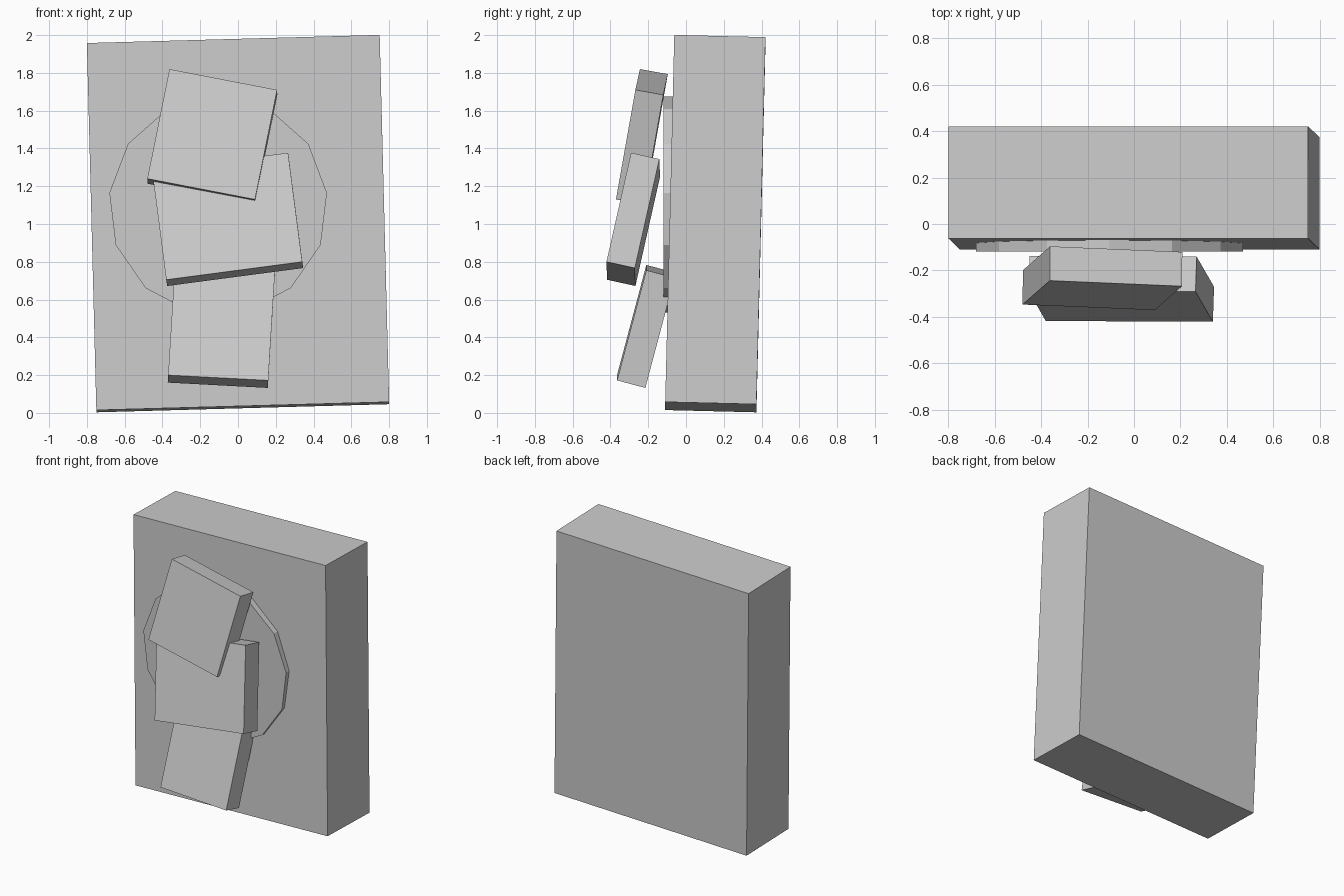
import bpy, bmesh, math
from mathutils import Vector, Matrix

if "Cube" in bpy.data.objects:
    bpy.data.objects.remove(bpy.data.objects["Cube"])

grey = bpy.data.materials.new("plain grey")
grey.diffuse_color = (0.604, 0.604, 0.604, 1)
grey.use_nodes = True
grey.node_tree.nodes["Principled BSDF"].inputs["Base Color"].default_value = grey.diffuse_color


def finish(name, bm):
    bmesh.ops.recalc_face_normals(bm, faces=bm.faces)
    mesh = bpy.data.meshes.new(name)
    bm.to_mesh(mesh)
    bm.free()
    mesh.materials.append(grey)
    obj = bpy.data.objects.new(name, mesh)
    bpy.context.collection.objects.link(obj)
    return obj


def tilted_box(name, corner, width, height, depth):
    """Box from its lower left front corner, two edge vectors and a depth."""
    u, v = Vector(width), Vector(height)
    w = v.cross(u).normalized() * depth
    centre = Vector(corner) + (u + v + w) / 2
    frame = Matrix((u, w, v)).transposed().to_4x4()
    frame.translation = centre
    bm = bmesh.new()
    bmesh.ops.create_cube(bm, size=1, matrix=frame)
    return finish(name, bm)


# Leaning back slab
tilted_box("back_slab", (-0.75, -0.11, 0.015), (1.55, 0, 0.043), (-0.05, 0.048, 1.943), 0.483)

# Thirteen-sided disc set into the slab's front
bm = bmesh.new()
turn = Matrix.Translation((-0.105, -0.08, 1.095)) @ Matrix.Rotation(math.pi / 2, 4, 'X')
bmesh.ops.create_cone(bm, cap_ends=True, segments=13, radius1=0.58, radius2=0.58, depth=0.076,
                      matrix=turn @ Matrix.Rotation(math.pi / 2, 4, 'Z')
                      @ Matrix.Rotation(-math.pi / 2, 4, 'Z'))
# Put one corner at the very top
top = max(bm.verts, key=lambda p: p.co.z).co
angle = math.atan2(top.x + 0.105, top.z - 1.095)
bmesh.ops.rotate(bm, verts=bm.verts, cent=(-0.105, 0, 1.095),
                 matrix=Matrix.Rotation(-angle, 3, 'Y'))
finish("disc", bm)

# Three tilted blocks stacked down the front
tilted_box("top_block", (-0.48, -0.347, 1.24), (0.57, -0.024, -0.11), (0.117, 0.103, 0.58), 0.15)
tilted_box("middle_block", (-0.38, -0.418, 0.705), (0.72, -0.003, 0.095), (-0.075, 0.13, 0.577), 0.154)
tilted_box("lower_block", (-0.37, -0.365, 0.20), (0.53, 0, -0.028), (0.036, 0.155, 0.583), 0.155)
